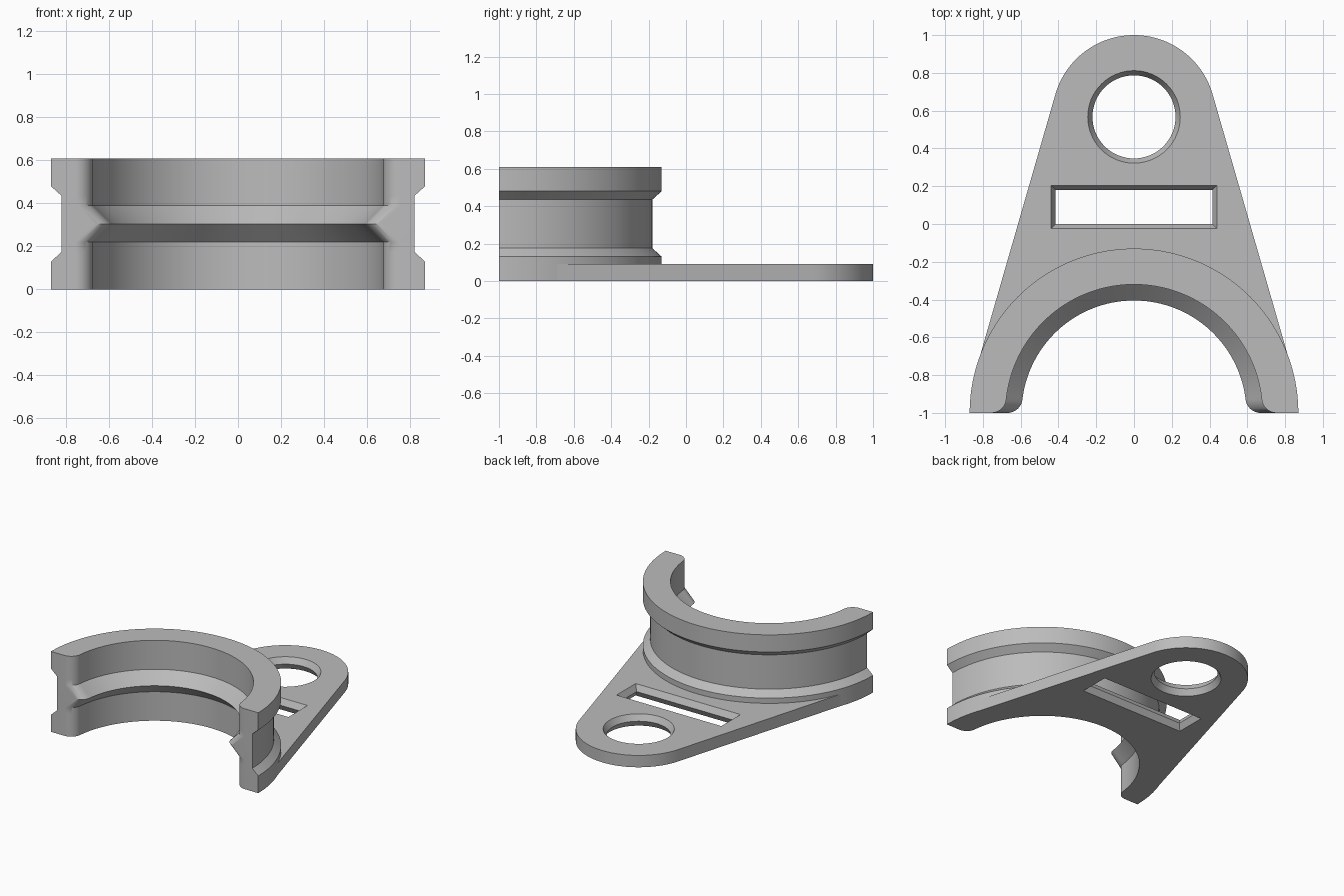
import bpy, bmesh
from math import pi, sin, cos, asin, sqrt

cube = bpy.data.objects.get("Cube")
if cube:
    bpy.data.objects.remove(cube, do_unlink=True)

# Main sizes
FRONT_Y, OUTER_R, HEIGHT = -1.0, 0.87, 0.61
FILLET = 0.08
PLATE_T, HEAD_Y, HEAD_R = 0.09, 0.567, 0.433
FLARE = 0.025

grey = bpy.data.materials.new("light grey")
grey.use_nodes = True
grey.diffuse_color = (0.5, 0.5, 0.5, 1)
grey.node_tree.nodes["Principled BSDF"].inputs["Base Color"].default_value = (0.5, 0.5, 0.5, 1)


def arc(cx, cy, r, start, end, steps):
    angles = [start + (end - start) * i / steps for i in range(steps + 1)]
    return [(cx + r * cos(a), cy + r * sin(a)) for a in angles]


def loft(name, layers):
    """Closed solid through (z, outline) layers with equal point counts."""
    bm = bmesh.new()
    rows = [[bm.verts.new((x, y, z)) for x, y in pts] for z, pts in layers]
    n = len(rows[0])
    for low, high in zip(rows, rows[1:]):
        for i in range(n):
            j = (i + 1) % n
            bm.faces.new((low[i], low[j], high[j], high[i]))
    bm.faces.new(rows[0][::-1])
    bm.faces.new(rows[-1])
    bmesh.ops.recalc_face_normals(bm, faces=bm.faces)
    mesh = bpy.data.meshes.new(name)
    bm.to_mesh(mesh)
    bm.free()
    mesh.materials.append(grey)
    obj = bpy.data.objects.new(name, mesh)
    bpy.context.collection.objects.link(obj)
    return obj


def select(obj):
    bpy.ops.object.select_all(action='DESELECT')
    obj.select_set(True)
    bpy.context.view_layer.objects.active = obj


def smooth(obj):
    select(obj)
    bpy.ops.object.shade_smooth_by_angle(angle=pi / 6)


def lookup(profile, z):
    """Radius of a (z, radius) profile at height z."""
    for (z0, r0), (z1, r1) in zip(profile, profile[1:]):
        if z <= z1:
            return r0 + (r1 - r0) * (z - z0) / (z1 - z0)
    return profile[-1][1]


# Half ring: grooved outside, V ridge inside, rounded inner ends
outside = [(0, OUTER_R), (0.13, OUTER_R), (0.175, 0.82),
           (0.435, 0.82), (0.48, OUTER_R), (HEIGHT, OUTER_R)]
inside = [(0, 0.68), (0.22, 0.68), (0.305, 0.595), (0.39, 0.68), (HEIGHT, 0.68)]


def ring_outline(z):
    r = lookup(inside, z)
    tilt = asin(FILLET / (r + FILLET))
    cx = sqrt((r + FILLET) ** 2 - FILLET ** 2)
    end = arc(cx, FRONT_Y + FILLET, FILLET, 1.5 * pi, pi + tilt, 12)
    bore = arc(0, FRONT_Y, r, tilt, pi - tilt, 96)
    other_end = [(-x, y) for x, y in reversed(end)]
    inner = end[:-1] + bore + other_end[1:]
    return arc(0, FRONT_Y, lookup(outside, z), 0, pi, 96) + inner[::-1]


heights = sorted({z for z, r in outside + inside})
ring = loft("half_ring", [(z, ring_outline(z)) for z in heights])
smooth(ring)

# Mounting plate: rounded head joined to the ring by tangent sides
lean = asin((OUTER_R - HEAD_R) / (HEAD_Y - FRONT_Y))
plate_outline = (arc(0, HEAD_Y, HEAD_R, lean, pi - lean, 64)
                 + arc(0, FRONT_Y, OUTER_R - 0.003, pi - lean, lean, 96))
plate = loft("mounting_plate", [(0, plate_outline), (PLATE_T, plate_outline)])


# Openings narrow at mid thickness and flare to both faces
def round_hole(grow):
    return arc(0, HEAD_Y, 0.22 + grow, 0, 2 * pi, 64)[:-1]


def slot(grow):
    x, low, high = 0.415 + grow, -grow, 0.18 + grow
    return [(-x, low), (x, low), (x, high), (-x, high)]


mid = PLATE_T / 2
for label, shape in (("round_hole_cutter", round_hole), ("slot_cutter", slot)):
    cutter = loft(label, [(-mid, shape(2 * FLARE)), (mid, shape(0)),
                          (PLATE_T + mid, shape(2 * FLARE))])
    cutter.hide_render = True
    select(plate)
    cut = plate.modifiers.new("cut", 'BOOLEAN')
    cut.operation = 'DIFFERENCE'
    cut.solver = 'EXACT'
    cut.object = cutter
    bpy.ops.object.modifier_apply(modifier=cut.name)
    bpy.data.objects.remove(cutter, do_unlink=True)
smooth(plate)
